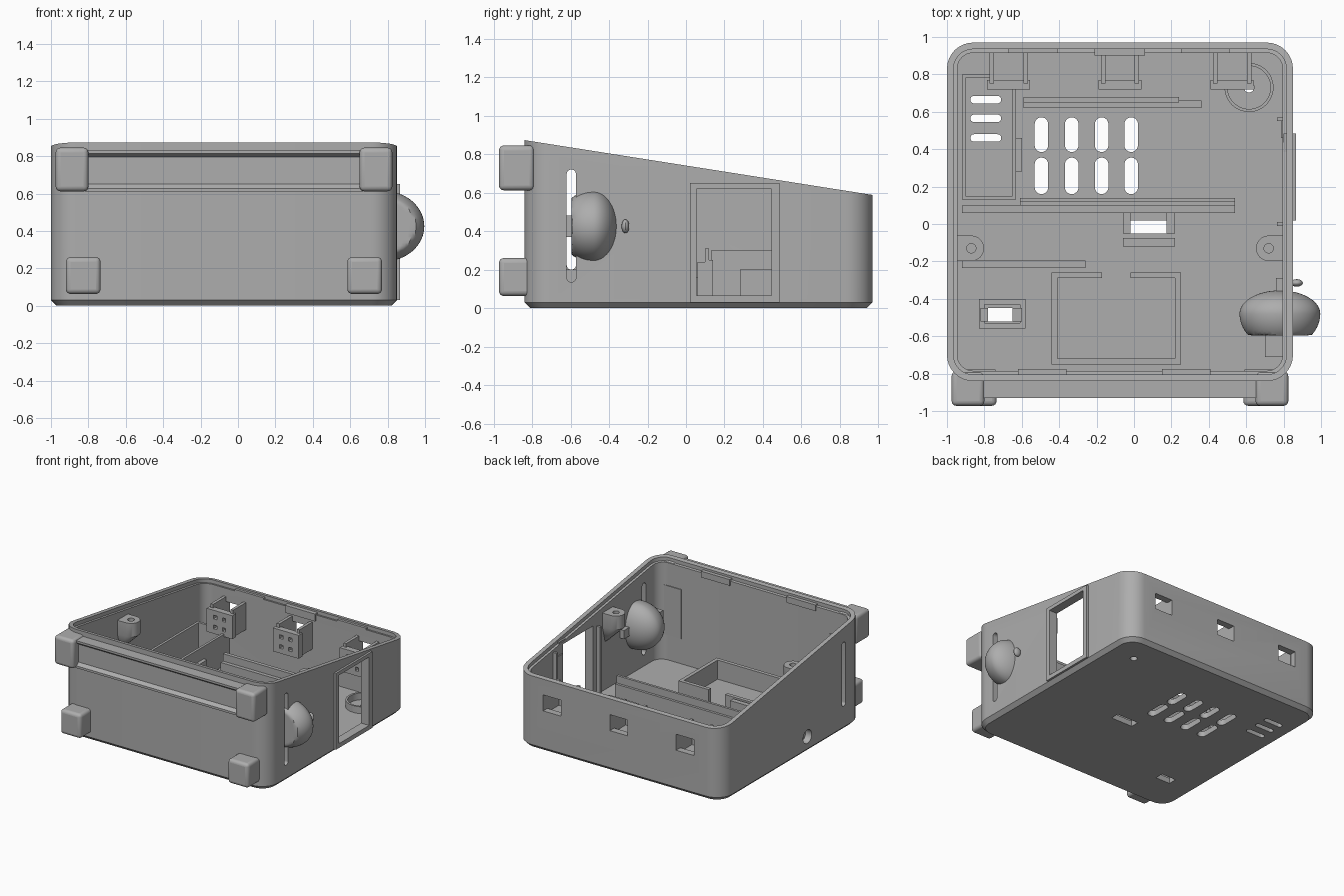
import bpy
import bmesh
import math
from mathutils import Matrix, Vector

default_cube = bpy.data.objects.get("Cube")
if default_cube:
    bpy.data.objects.remove(default_cube, do_unlink=True)

grey = bpy.data.materials.new("plain grey")
grey.use_nodes = True
colour = (0.42, 0.42, 0.42, 1)
grey.diffuse_color = colour
grey.node_tree.nodes["Principled BSDF"].inputs["Base Color"].default_value = colour


def finish(name, bm, smooth=True):
    """Turn a bmesh into a grey object."""
    bmesh.ops.recalc_face_normals(bm, faces=bm.faces)
    mesh = bpy.data.meshes.new(name)
    bm.to_mesh(mesh)
    bm.free()
    obj = bpy.data.objects.new(name, mesh)
    bpy.context.collection.objects.link(obj)
    mesh.materials.append(grey)
    if smooth:
        shade(obj)
    return obj


def select(obj):
    bpy.ops.object.select_all(action="DESELECT")
    obj.select_set(True)
    bpy.context.view_layer.objects.active = obj


def shade(obj):
    select(obj)
    bpy.ops.object.shade_smooth_by_angle(angle=math.radians(30))


def add_box(bm, x, y, z):
    """Box from (low, high) pairs on each axis."""
    size = [b - a for a, b in (x, y, z)]
    middle = [(a + b) / 2 for a, b in (x, y, z)]
    matrix = Matrix.Translation(middle) @ Matrix.Diagonal((*size, 1))
    bmesh.ops.create_cube(bm, size=1, matrix=matrix)


def boxes(name, *items):
    bm = bmesh.new()
    for item in items:
        add_box(bm, *item)
    return finish(name, bm, smooth=False)


def add_cylinder(bm, centre, radius, depth, axis="Z"):
    turn = Matrix.Rotation(math.pi / 2, 4, "Y") if axis == "X" else Matrix()
    bmesh.ops.create_cone(bm, cap_ends=True, segments=32, radius1=radius, radius2=radius,
                          depth=depth, matrix=Matrix.Translation(centre) @ turn)


def rounded_outline(x, y, radius, steps=8):
    """Counter-clockwise points of a rounded rectangle."""
    corners = [(x[1], y[1], -1, -1), (x[0], y[1], 1, -1), (x[0], y[0], 1, 1), (x[1], y[0], -1, 1)]
    points = []
    for i, (cx, cy, sx, sy) in enumerate(corners):
        for k in range(steps + 1):
            a = math.pi / 2 * (i + k / steps)
            points.append((cx + radius * (sx + math.cos(a)), cy + radius * (sy + math.sin(a))))
    return points


def loft(bm, rings):
    """Skin a list of equally long point rings and cap both ends."""
    rows = [[bm.verts.new(p) for p in ring] for ring in rings]
    n = len(rows[0])
    for low, high in zip(rows, rows[1:]):
        for i in range(n):
            j = (i + 1) % n
            bm.faces.new((low[i], low[j], high[j], high[i]))
    bm.faces.new(rows[0][::-1])
    bm.faces.new(rows[-1])


def add_slot(bm, u, v, w, axis="Z"):
    """Slot with round ends, running along Z or X through the range w."""
    radius = min(u[1] - u[0], v[1] - v[0]) * 0.49
    outline = rounded_outline(u, v, radius, 6)
    loft(bm, [[(a, b, c) if axis == "Z" else (c, a, b) for a, b in outline] for c in w])


def cut(obj, bm):
    cutter = finish("cutter", bm, smooth=False)
    cutter.hide_render = True
    modifier = obj.modifiers.new("cut", "BOOLEAN")
    modifier.operation = "DIFFERENCE"
    modifier.solver = "EXACT"
    modifier.object = cutter
    select(obj)
    bpy.ops.object.modifier_apply(modifier=modifier.name)
    bpy.data.objects.remove(cutter, do_unlink=True)
    shade(obj)


# Open case with sloping rim, chamfered base and a step inside the rim
LEFT, RIGHT, FRONT, BACK = -1.0, 0.85, -0.84, 0.97
FLOOR, WALL = 0.045, 0.055


def rim(y, drop=0):
    return 0.873 - 0.1575 * (y - FRONT) - drop


def case_ring(inset, height):
    outline = rounded_outline((LEFT + inset, RIGHT - inset), (FRONT + inset, BACK - inset), 0.14 - inset)
    return [(x, y, height(y) if callable(height) else height) for x, y in outline]


bm = bmesh.new()
ledge = lambda y: rim(y, 0.03)
loft(bm, [case_ring(0.03, 0), case_ring(0, 0.03), case_ring(0, rim), case_ring(0.035, rim),
          case_ring(0.035, ledge), case_ring(WALL, ledge), case_ring(WALL, FLOOR)])
case = finish("case", bm, smooth=False)

# Openings in the floor and the walls
bm = bmesh.new()
through = (-0.1, 0.1)
BRACKETS = (-0.67, -0.075, 0.525)
for x in (-0.495, -0.333, -0.173, -0.015):
    for y in ((0.16, 0.355), (0.385, 0.57)):
        add_slot(bm, (x - 0.036, x + 0.036), y, through)
for y in (0.46, 0.565, 0.665):
    add_slot(bm, (-0.875, -0.71), (y - 0.02, y + 0.02), through)
add_box(bm, (-0.02, 0.175), (-0.05, 0.02), through)
add_box(bm, (-0.78, -0.65), (-0.52, -0.45), through)
add_cylinder(bm, (0.615, 0.73, 0), 0.027, 0.2)
for x in BRACKETS:
    add_box(bm, (x - 0.08, x + 0.08), (0.85, 1.05), (0.33, 0.46))
add_box(bm, (0.7, 0.95), (0.055, 0.445), (0.065, 0.62))
add_slot(bm, (-0.62, -0.572), (0.135, 0.72), (0.7, 0.95), "X")
add_slot(bm, (-0.62, -0.572), (0.2, 0.72), (-1.1, -0.9), "X")
add_cylinder(bm, (-1, -0.13, 0.13), 0.055, 0.2, "X")
cut(case, bm)

# Raised frame around the side window, and its inner guide rails
side = (0.8, 0.867)
boxes("window_frame",
      (side, (0.02, 0.055), (0.03, 0.65)), (side, (0.445, 0.485), (0.03, 0.65)),
      (side, (0.055, 0.445), (0.03, 0.065)), (side, (0.055, 0.445), (0.62, 0.65)))
boxes("window_rails", *[((0.765, 0.8), (y, y + 0.02), (FLOOR, 0.6)) for y in (-0.01, 0.55)],
      ((0.785, 0.8), (0.46, 0.57), (FLOOR, 0.55)))


# Front blocks with rounded edges
def block(name, x, y, z):
    obj = boxes(name, (x, y, z))
    bevel = obj.modifiers.new("round", "BEVEL")
    bevel.width = 0.025
    bevel.segments = 4
    shade(obj)


for label, lower_x, upper_x in (("right", -0.92, -0.975), ("left", 0.585, 0.65)):
    block(label + "_lower_foot", (lower_x, lower_x + 0.185), (-0.972, -0.79), (0.063, 0.26))
    block(label + "_upper_block", (upper_x, upper_x + 0.175), (-0.972, -0.788), (0.612, 0.845))

# Channelled bar between the upper blocks
profile = [(-0.82, 0.61), (-0.93, 0.61), (-0.93, 0.628), (-0.905, 0.65),
           (-0.905, 0.795), (-0.93, 0.815), (-0.93, 0.832), (-0.82, 0.832)]
bm = bmesh.new()
loft(bm, [[(x, y, z) for y, z in profile] for x in (-0.82, 0.67)])
finish("front_bar", bm, smooth=False)

# Domed knob through the side wall, flat at the front, with stem and nub
bm = bmesh.new()
bmesh.ops.create_uvsphere(bm, u_segments=48, v_segments=32, radius=1)
for v in bm.verts:
    v.co.y = v.co.y * 0.125 if v.co.y > 0 else max(v.co.y * 0.185, -0.115)
    v.co = Vector((0.78 + v.co.x * 0.216, v.co.y - 0.48, 0.425 + v.co.z * 0.188))
finish("knob", bm)
boxes("knob_stem", ((0.7, 0.835), (-0.71, -0.57), (0.37, 0.48)),
      ((0.76, 0.8), (-0.38, -0.29), (0.39, 0.46)))
bm = bmesh.new()
bmesh.ops.create_uvsphere(bm, u_segments=16, v_segments=12, radius=1,
                          matrix=Matrix.Translation((0.87, -0.315, 0.425)) @ Matrix.Diagonal((0.033, 0.02, 0.036, 1)))
finish("knob_nub", bm)

# Latch brackets behind the back openings
for label, x in zip(("right", "middle", "left"), BRACKETS):
    front, arm = (0.72, 0.77), (0.75, 0.92)
    height = (0.28, 0.47)
    boxes(label + "_latch_bracket",
          *[((x + a, x + b), front, height) for a, b in ((-0.115, -0.055), (-0.025, 0.025), (0.055, 0.115))],
          *[((x - 0.115, x + 0.115), front, z) for z in ((0.28, 0.32), (0.35, 0.4), (0.43, 0.47))],
          *[((x + s * 0.09 - 0.012, x + s * 0.09 + 0.012), arm, (0.28, 0.5)) for s in (-1, 1)],
          ((x - 0.09, x + 0.09), arm, (0.28, 0.3)))

# Screw bosses tapering into the side walls
for label, x, wall in (("right", -0.87, LEFT + 0.04), ("left", 0.72, RIGHT - 0.04)):
    bm = bmesh.new()
    for z in (0.57, 0.68):
        bmesh.ops.create_circle(bm, segments=32, radius=0.068, matrix=Matrix.Translation((x, -0.13, z)))
        for y in (-0.198, -0.062):
            bm.verts.new((wall, y, z))
    for y in (-0.16, -0.1):
        bm.verts.new((wall, y, 0.42))
    bmesh.ops.convex_hull(bm, input=bm.verts)
    boss = finish(label + "_screw_boss", bm, smooth=False)
    bm = bmesh.new()
    add_cylinder(bm, (x, -0.13, 0.68), 0.025, 0.16)
    cut(boss, bm)

# Clips along the rim
for label, y, starts in (("back", (0.915, 0.945), (-0.67, 0.25)), ("front", (-0.815, -0.775), (-0.62, 0.15))):
    z = rim(sum(y) / 2, 0.015)
    boxes(label + "_rim_clips", *[((x, x + 0.26), y, (z - 0.05, z)) for x in starts])
boxes("middle_rim_clip", ((-0.21, 0.06), (0.9, 0.94), (0.52, 0.58)))

# Pads inside the front wall
boxes("front_wall_pads", *[((x, x + 0.17), (-0.79, -0.778), (0.25, 0.65)) for x in (-0.91, 0.59)])


# Open tray walls standing on the floor
def walls(x, y, top, thick):
    z = (FLOOR - 0.01, top)
    return [((x[0], x[0] + thick), y, z), ((x[1] - thick, x[1]), y, z),
            (x, (y[0], y[0] + thick), z), (x, (y[1] - thick, y[1]), z)]


boxes("corner_compartment", *walls((-0.92, -0.63), (0.13, 0.8), 0.3, 0.02),
      ((-0.63, -0.6), (0.28, 0.46), (FLOOR, 0.2)))
tray = walls((-0.44, 0.25), (-0.75, -0.26), 0.2, 0.03)[:3]
boxes("battery_tray", *tray,
      *[(x, (-0.29, -0.26), (FLOOR, 0.2)) for x in ((-0.44, -0.17), (-0.02, 0.25))])
boxes("port_surround", *walls((-0.83, -0.58), (-0.56, -0.4), 0.09, 0.03),
      *[(x, (-0.52, -0.45), (FLOOR, 0.12)) for x in ((-0.82, -0.78), (-0.65, -0.6))])

# Board guide rails and switch holder
boxes("board_rails",
      ((-0.59, 0.24), (0.62, 0.65), (FLOOR, 0.12)), ((-0.59, 0.24), (0.65, 0.68), (FLOOR, 0.18)),
      ((0.24, 0.36), (0.62, 0.66), (FLOOR, 0.12)),
      ((-0.61, 0.54), (0.06, 0.1), (FLOOR, 0.24)), ((-0.61, 0.54), (0.1, 0.12), (FLOOR, 0.31)),
      ((-0.61, 0.54), (0.12, 0.14), (FLOOR, 0.25)),
      ((-0.92, -0.61), (0.06, 0.1), (FLOOR, 0.24)), ((-0.92, -0.26), (-0.235, -0.195), (FLOOR, 0.2)))
boxes("switch_holder", ((-0.06, -0.02), (-0.05, 0.06), (FLOOR, 0.16)),
      ((0.175, 0.22), (-0.05, 0.06), (FLOOR, 0.16)), ((-0.06, 0.22), (-0.12, -0.075), (FLOOR, 0.16)))

# Round sensor seat around the small floor hole
bm = bmesh.new()
seat = [(0.131, FLOOR - 0.01), (0.131, 0.1), (0.115, 0.1), (0.115, FLOOR - 0.01)]
verts = [bm.verts.new((0.615 + r, 0.73, z)) for r, z in seat]
edges = [bm.edges.new(pair) for pair in zip(verts, verts[1:])]
bmesh.ops.spin(bm, geom=verts + edges, cent=(0.615, 0.73, 0), axis=(0, 0, 1),
               angle=math.tau, steps=48, use_merge=True)
finish("sensor_seat", bm)
